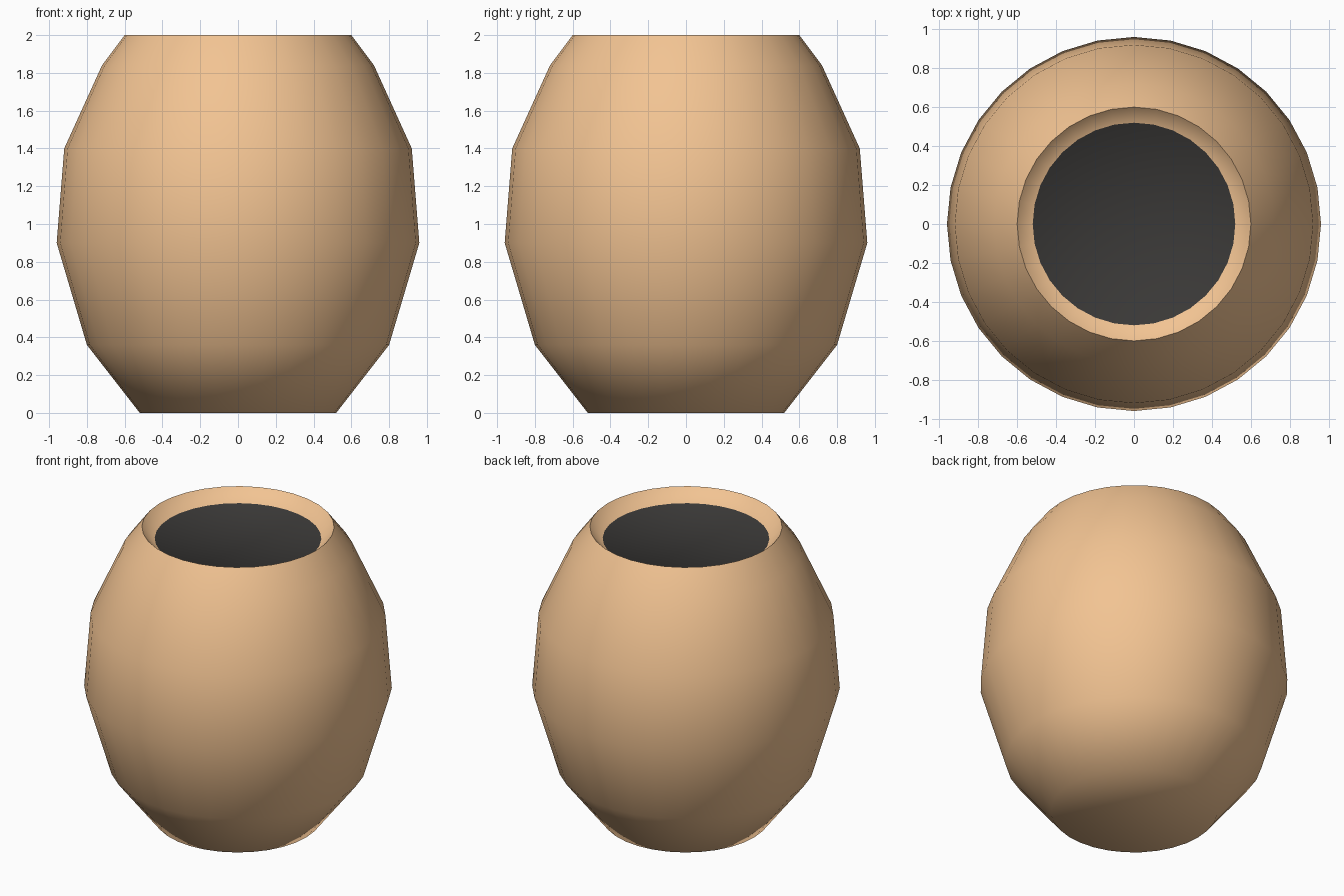
import bpy, bmesh, math

if "Cube" in bpy.data.objects:
    bpy.data.objects.remove(bpy.data.objects["Cube"])

SIDES = 32
# pot profile (radius, height): base, belly, lip, then down the inner lip
PROFILE = [(0.52, 0.0), (0.80, 0.36), (0.96, 0.90), (0.92, 1.40),
           (0.72, 1.84), (0.60, 2.0), (0.52, 1.92)]


def material(name, color):
    mat = bpy.data.materials.new(name)
    mat.diffuse_color = color
    mat.use_nodes = True
    mat.node_tree.nodes["Principled BSDF"].inputs["Base Color"].default_value = mat.diffuse_color
    return mat


bm = bmesh.new()
rings = [[bm.verts.new((r * math.cos(2 * math.pi * i / SIDES),
                        r * math.sin(2 * math.pi * i / SIDES), z))
          for i in range(SIDES)] for r, z in PROFILE]

# pot wall and lip
for low, high in zip(rings, rings[1:]):
    for i in range(SIDES):
        j = (i + 1) % SIDES
        bm.faces.new((low[i], low[j], high[j], high[i]))

# flat base
bm.faces.new(rings[0][::-1])

# dark fill just below the lip
centre = bm.verts.new((0, 0, PROFILE[-1][1]))
for i in range(SIDES):
    face = bm.faces.new((rings[-1][i], rings[-1][(i + 1) % SIDES], centre))
    face.material_index = 1

mesh = bpy.data.meshes.new("pot")
bm.to_mesh(mesh)
bm.free()
mesh.materials.append(material("tan_clay", (0.89, 0.55, 0.29, 1)))
mesh.materials.append(material("dark_fill", (0.042, 0.04, 0.038, 1)))

pot = bpy.data.objects.new("pot", mesh)
bpy.context.collection.objects.link(pot)
bpy.context.view_layer.objects.active = pot
pot.select_set(True)
bpy.ops.object.shade_smooth_by_angle(angle=math.radians(60))
